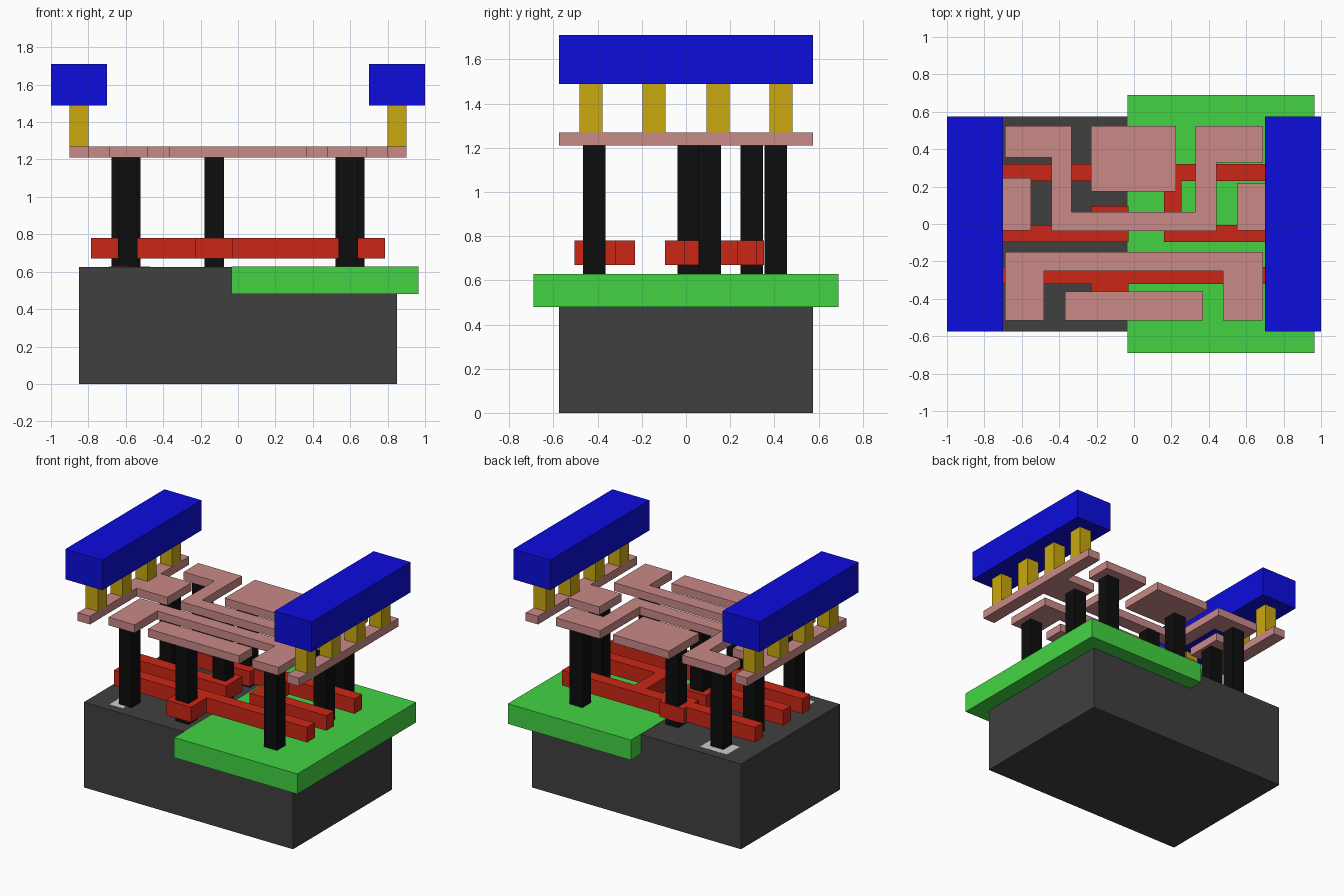
import bpy, bmesh

def material(name, rgb):
    """Material from display colour, converted to linear."""
    m = bpy.data.materials.new(name)
    m.diffuse_color = (*[c / 12.92 if c <= 0.04 else ((c + 0.055) / 1.055) ** 2.4 for c in rgb], 1)
    return m

DARK = material("dark_grey", (0.25, 0.25, 0.25))
GREEN = material("green", (0.26, 0.83, 0.26))
RED = material("red", (0.80, 0.15, 0.09))
BLACK = material("black", (0.05, 0.05, 0.05))
PINK = material("pink", (0.79, 0.54, 0.53))
GOLD = material("gold", (0.79, 0.66, 0.06))
BLUE = material("blue", (0.05, 0.05, 0.87))

def plate(name, outline, z0, z1, mat=None):
    """Extrude a flat xy outline from z0 up to z1."""
    bm = bmesh.new()
    face = bm.faces.new([bm.verts.new((x, y, z0)) for x, y in outline])
    ext = bmesh.ops.extrude_face_region(bm, geom=[face])["geom"]
    top = [v for v in ext if isinstance(v, bmesh.types.BMVert)]
    bmesh.ops.translate(bm, verts=top, vec=(0, 0, z1 - z0))
    # the starting face stays behind as the bottom cap
    if not any(all(abs(v.co.z - z0) < 1e-6 for v in f.verts) for f in bm.faces):
        bm.faces.new([v for v in bm.verts if v not in top])
    bmesh.ops.recalc_face_normals(bm, faces=bm.faces)
    mesh = bpy.data.meshes.new(name)
    bm.to_mesh(mesh)
    bm.free()
    ob = bpy.data.objects.new(name, mesh)
    bpy.context.collection.objects.link(ob)
    if mat:
        mesh.materials.append(mat)
    return ob

def box(name, x0, x1, y0, y1, z0, z1, mat=None):
    return plate(name, [(x0, y0), (x1, y0), (x1, y1), (x0, y1)], z0, z1, mat)

# Base block, raised well and light contact pads
box("substrate", -0.85, 0.85, -0.575, 0.575, 0, 0.626, DARK)
box("well", -0.035, 0.965, -0.69, 0.69, 0.48, 0.628, GREEN)
box("back_pad", -0.69, -0.47, 0.36, 0.51, 0.62, 0.627)
box("front_pad", -0.69, -0.58, -0.51, -0.36, 0.62, 0.627)

# Red gate bars with their widened tabs
Z = (0.67, 0.78)
plate("front_gate", [(-0.785, -0.32), (-0.23, -0.32), (-0.23, -0.505), (-0.03, -0.505),
                     (-0.03, -0.32), (0.785, -0.32), (0.785, -0.23), (-0.785, -0.23)], *Z, RED)
plate("middle_gate", [(-0.785, -0.095), (-0.03, -0.095), (-0.03, 0.095), (-0.23, 0.095),
                      (-0.23, -0.005), (-0.785, -0.005)], *Z, RED)
plate("back_gate", [(-0.785, 0.23), (-0.23, 0.23), (-0.23, 0.18), (-0.03, 0.18), (-0.03, 0.23),
                    (0.16, 0.23), (0.16, -0.095), (0.785, -0.095), (0.785, -0.005),
                    (0.255, -0.005), (0.255, 0.23), (0.785, 0.23), (0.785, 0.32),
                    (-0.03, 0.32), (-0.03, 0.352), (-0.23, 0.352), (-0.23, 0.32),
                    (-0.785, 0.32)], *Z, RED)

# Black contact columns
columns = [(-0.128, -0.415), (-0.128, 0.013), (-0.128, 0.298)]
for s in (-1, 1):
    columns += [(s * 0.59, -0.415), (s * 0.625, 0.108), (s * 0.573, 0.407)]
for i, (x, y) in enumerate(columns):
    box(f"contact_column_{i}", x - 0.052, x + 0.052, y - 0.051, y + 0.051, 0.626, 1.215, BLACK)

# Pink wiring layer
Z = (1.21, 1.27)
plate("long_trace", [(-0.69, 0.355), (-0.44, 0.355), (-0.44, -0.038), (0.44, -0.038),
                     (0.44, 0.33), (0.69, 0.33), (0.69, 0.525), (0.33, 0.525),
                     (0.33, 0.064), (-0.335, 0.064), (-0.335, 0.525), (-0.69, 0.525)], *Z, PINK)
plate("bridge_trace", [(-0.69, -0.515), (-0.48, -0.515), (-0.48, -0.25), (0.475, -0.25),
                       (0.475, -0.515), (0.69, -0.515), (0.69, -0.15), (-0.69, -0.15)], *Z, PINK)
box("back_trace", -0.23, 0.225, 0.175, 0.525, *Z, PINK)
box("front_trace", -0.37, 0.37, -0.515, -0.36, *Z, PINK)

# Side rails: pink rail with inward tab, gold posts, blue beam
for side, s, tab in (("left", -1, 0.245), ("right", 1, 0.22)):
    plate(f"{side}_rail", [(s * 0.9, -0.575), (s * 0.8, -0.575), (s * 0.8, -0.035),
                           (s * 0.55, -0.035), (s * 0.55, tab), (s * 0.8, tab),
                           (s * 0.8, 0.575), (s * 0.9, 0.575)], *Z, PINK)
    xs = sorted((s * 0.8, s * 0.9))
    for i, y in enumerate((-0.43, -0.145, 0.145, 0.43)):
        box(f"{side}_post_{i}", *xs, y - 0.052, y + 0.052, 1.27, 1.488, GOLD)
    box(f"{side}_beam", *sorted((s * 0.7, s)), -0.575, 0.575, 1.488, 1.71, BLUE)
